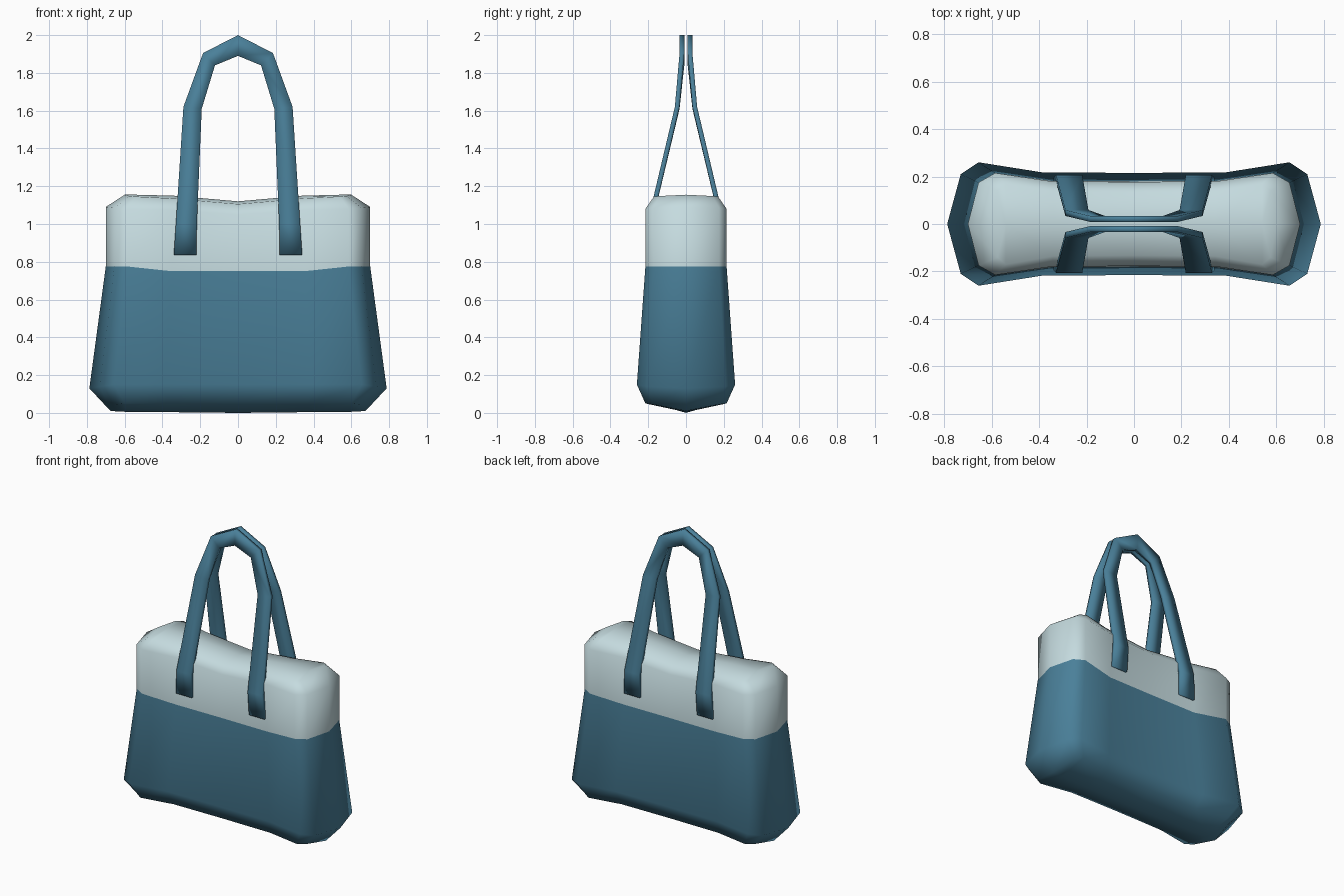
import bpy, bmesh

if "Cube" in bpy.data.objects:
    bpy.data.objects.remove(bpy.data.objects["Cube"])


def material(name, rgb):
    m = bpy.data.materials.new(name)
    m.diffuse_color = (*rgb, 1)
    m.use_nodes = True
    m.node_tree.nodes["Principled BSDF"].inputs["Base Color"].default_value = m.diffuse_color
    return m


BLUE = material("blue leather", (0.068, 0.215, 0.32))
PALE = material("pale leather", (0.56, 0.71, 0.74))


def finish(bm, name, mats):
    bmesh.ops.recalc_face_normals(bm, faces=bm.faces)
    for f in bm.faces:
        f.smooth = True
    me = bpy.data.meshes.new(name)
    bm.to_mesh(me)
    bm.free()
    for m in mats:
        me.materials.append(m)
    ob = bpy.data.objects.new(name, me)
    bpy.context.collection.objects.link(ob)
    return ob


# Body: quarter outlines (end -> corner -> middle), mirrored into 16-point rings
RINGS = [
    [(.675, 0, .01), (.645, .175, .045), (.60, .215, .05), (.37, .175, .05), (0, .172, .05)],
    [(.787, 0, .13), (.73, .21, .14), (.655, .26, .15), (.39, .218, .15), (0, .215, .15)],
    [(.70, 0, .775), (.655, .175, .775), (.585, .215, .775), (.35, .182, .75), (0, .18, .75)],
    [(.70, 0, 1.09), (.655, .175, 1.085), (.585, .215, 1.08), (.35, .18, 1.075), (0, .177, 1.05)],
    [(.60, 0, 1.155), (.575, .14, 1.148), (.54, .17, 1.145), (.34, .135, 1.135), (0, .132, 1.105)],
]


def full_ring(bm, q):
    pts = list(q)
    pts += [(-x, y, z) for x, y, z in q[3::-1]]
    pts += [(x, -y, z) for x, y, z in pts[7:0:-1]]
    return [bm.verts.new(p) for p in pts]


def cap(bm, ring, ridge_z, mat):
    # ridge along y = 0 joins the front and back halves
    ridge = [bm.verts.new((ring[i].co.x, 0, z)) for i, z in zip(range(2, 7), ridge_z)]
    for side in (ring[:9], [ring[0]] + ring[:7:-1]):
        polys = [(side[0], side[1], ridge[0]), (side[1], side[2], ridge[0]),
                 (side[6], side[7], ridge[4]), (side[7], side[8], ridge[4])]
        polys += [(side[i + 2], side[i + 3], ridge[i + 1], ridge[i]) for i in range(4)]
        for p in polys:
            bm.faces.new(p).material_index = mat


bm = bmesh.new()
rings = [full_ring(bm, q) for q in RINGS]
for k in range(4):
    for i in range(16):
        j = (i + 1) % 16
        f = bm.faces.new((rings[k][i], rings[k][j], rings[k + 1][j], rings[k + 1][i]))
        f.material_index = int(k >= 2)
cap(bm, rings[0], (.006, .004, 0, .004, .006), 0)
cap(bm, rings[-1], (1.155, 1.15, 1.12, 1.15, 1.155), 1)
finish(bm, "bag_body", [BLUE, PALE])

# Handles: half path of (outer x, outer z, inner x, inner z, y outside, y inside)
HALF = [
    (.34, .835, .22, .835, .194, .17),
    (.329, 1.0, .218, 1.0, .206, .18),
    (.289, 1.62, .192, 1.61, .059, .034),
    (.185, 1.905, .122, 1.84, .034, .009),
    (0, 2.0, 0, 1.89, .034, .009),
]


def handle(name, s):
    rows = HALF + [(-a, b, -c, d, e, f) for a, b, c, d, e, f in HALF[3::-1]]
    bm = bmesh.new()
    secs = [[bm.verts.new(p) for p in ((a, s * e, b), (c, s * e, d), (c, s * f, d), (a, s * f, b))]
            for a, b, c, d, e, f in rows]
    for u, v in zip(secs, secs[1:]):
        for i in range(4):
            j = (i + 1) % 4
            bm.faces.new((u[i], u[j], v[j], v[i]))
    bm.faces.new(secs[0])
    bm.faces.new(secs[-1])
    finish(bm, name, [BLUE])


handle("front_handle", -1)
handle("back_handle", 1)
